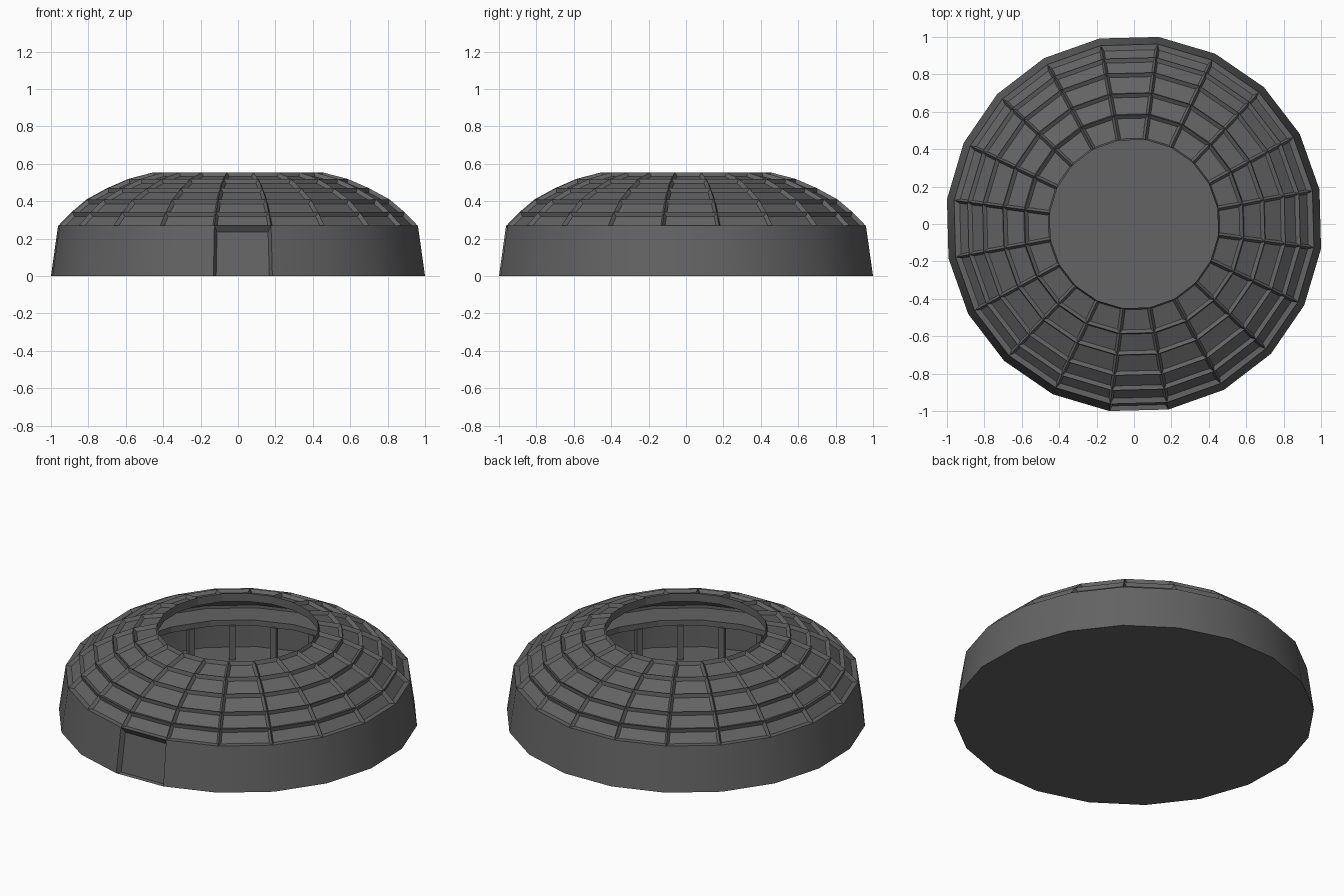
import bpy
import bmesh
from math import cos, sin, radians
from mathutils import Matrix

SIDES = 20
TURN = radians(10.5)
STEP = radians(360 / SIDES)
FIT = 1.0086  # polygon corners reach slightly past its bounding box

if "Cube" in bpy.data.objects:
    bpy.data.objects.remove(bpy.data.objects["Cube"])

grey = bpy.data.materials.new("dark_grey")
grey.use_nodes = True
colour = (0.125, 0.125, 0.125, 1)
grey.diffuse_color = colour
bsdf = next(n for n in grey.node_tree.nodes if n.type == 'BSDF_PRINCIPLED')
bsdf.inputs["Base Color"].default_value = colour


def lathe(bm, profile, closed):
    """Revolve (radius, height) points; returns the faces of each band."""
    rings = []
    for r, z in profile:
        if r == 0:
            rings.append([bm.verts.new((0, 0, z))] * SIDES)
        else:
            rings.append([bm.verts.new((r * FIT * cos(TURN + STEP * i),
                                        r * FIT * sin(TURN + STEP * i), z))
                          for i in range(SIDES)])
    bands = []
    pairs = list(zip(rings, rings[1:]))
    if closed:
        pairs.append((rings[-1], rings[0]))
    for a, b in pairs:
        band = []
        for i in range(SIDES):
            j = (i + 1) % SIDES
            corners = list(dict.fromkeys((a[i], a[j], b[j], b[i])))
            band.append(bm.faces.new(corners))
        bands.append(band)
    bmesh.ops.recalc_face_normals(bm, faces=bm.faces)
    return bands


def finish(bm, name, smooth=False):
    mesh = bpy.data.meshes.new(name)
    bm.to_mesh(mesh)
    bm.free()
    mesh.materials.append(grey)
    obj = bpy.data.objects.new(name, mesh)
    bpy.context.collection.objects.link(obj)
    if smooth:
        bpy.ops.object.select_all(action='DESELECT')
        obj.select_set(True)
        bpy.context.view_layer.objects.active = obj
        bpy.ops.object.shade_smooth_by_angle(angle=radians(20))
    return obj


# Leaning outer wall with its floor and the recessed front doorway
bm = bmesh.new()
bands = lathe(bm, [(0, 0), (1, 0), (0.962, 0.27), (0.91, 0.27),
                   (0.91, 0.01), (0, 0.01)], False)
door = min(bands[1], key=lambda f: f.calc_center_median().y)
bmesh.ops.inset_individual(bm, faces=[door], thickness=0.022, depth=-0.025)
for v in door.verts:
    v.co.z = 0.235 if v.co.z > 0.13 else 0.001
finish(bm, "outer_wall", True)

# Domed roof ring with sunken panels between ribs and hoops
outer = [(0.45, 0.555), (0.585, 0.52), (0.70, 0.47),
         (0.81, 0.41), (0.89, 0.342), (0.96, 0.27)]
inner = [(0.905, 0.27), (0.84, 0.325), (0.76, 0.38),
         (0.65, 0.435), (0.45, 0.505)]
bm = bmesh.new()
bands = lathe(bm, outer + inner, True)
panels = [f for band in bands[:len(outer) - 1] for f in band]
bmesh.ops.inset_individual(bm, faces=panels, thickness=0.014, depth=-0.02,
                           use_even_offset=True)
finish(bm, "roof_lattice")

# Inner gallery running around the wall
bm = bmesh.new()
lathe(bm, [(0.93, 0.215), (0.93, 0.25), (0.75, 0.25), (0.75, 0.215)], True)
finish(bm, "gallery")

# Posts holding up the gallery
bm = bmesh.new()
for i in range(SIDES):
    turn = Matrix.Rotation(TURN + STEP * (i + 0.5), 4, 'Z')
    place = Matrix.Translation((0.755, 0, 0.115))
    size = Matrix.Diagonal((0.035, 0.035, 0.21, 1))
    bmesh.ops.create_cube(bm, size=1, matrix=turn @ place @ size)
finish(bm, "gallery_posts")
